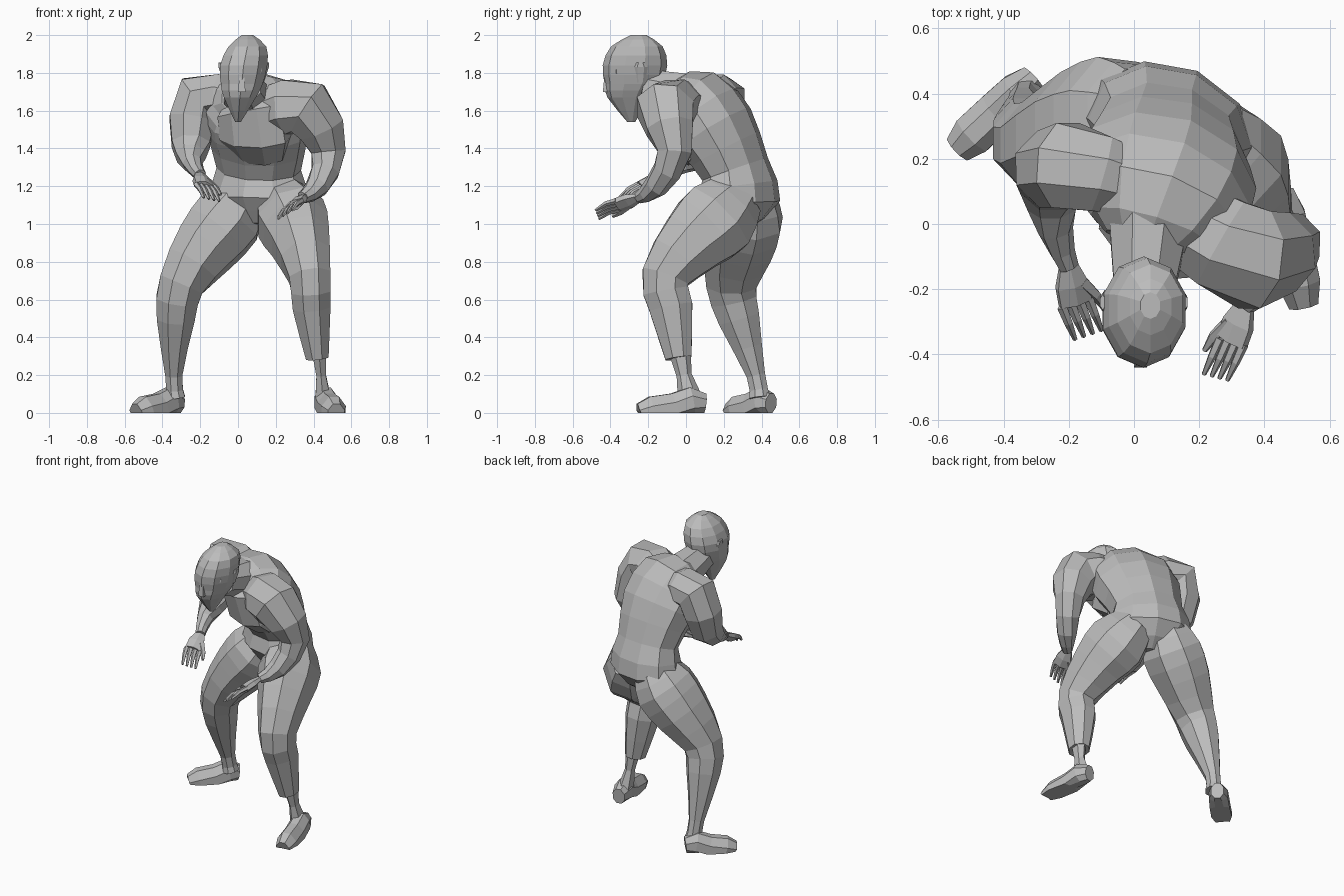
import bpy
import bmesh
from math import cos, sin, pi
from mathutils import Vector

cube = bpy.data.objects.get("Cube")
if cube:
    bpy.data.objects.remove(cube, do_unlink=True)

GREY = (0.5, 0.5, 0.5, 1)
grey = bpy.data.materials.new("neutral grey")
grey.use_nodes = True
grey.diffuse_color = GREY
grey.node_tree.nodes["Principled BSDF"].inputs["Base Color"].default_value = GREY

LEFT, FORWARD, UP = Vector((1, 0, 0)), Vector((0, -1, 0)), Vector((0, 0, 1))
TWIST = Vector((0.9, -0.4, 0))


def key(point, radius):
    return (*point, radius)


def smooth_path(keys, steps):
    """Resample the keyed positions and radii along a flowing curve."""
    keys = [Vector(k) for k in keys]
    path = []
    for i in range(len(keys) - 1):
        start, end = keys[i], keys[i + 1]
        leave = (end - keys[max(i - 1, 0)]) / 2
        arrive = (keys[min(i + 2, len(keys) - 1)] - start) / 2
        for s in range(steps):
            t = s / steps
            ease = t * t * (3 - 2 * t)
            bend = leave * t * (1 - t) ** 2 - arrive * t * t * (1 - t)
            path.append(start.lerp(end, ease) + bend)
    return path + [keys[-1]]


def loft(name, keys, across=LEFT, depth=1, sides=8, steps=2, level=False):
    """Skin faceted rings along a path; depth is the ring's front-to-side ratio."""
    bm = bmesh.new()
    path = smooth_path(keys, steps)
    rings = []
    for i, spot in enumerate(path):
        along = (path[min(i + 1, len(path) - 1)] - path[max(i - 1, 0)]).xyz.normalized()
        if level:
            along = UP
        wide = (across - along * across.dot(along)).normalized()
        deep = along.cross(wide) * depth
        size = spot.w / cos(pi / sides)
        ring = []
        for k in range(sides):
            angle = 2 * pi * (k + 0.5) / sides
            point = spot.xyz + (wide * cos(angle) + deep * sin(angle)) * size
            point.z = max(point.z, 0)
            ring.append(bm.verts.new(point))
        rings.append(ring)
    for low, high in zip(rings, rings[1:]):
        for k in range(sides):
            m = (k + 1) % sides
            bm.faces.new((low[k], low[m], high[m], high[k]))
    bm.faces.new(rings[0][::-1])
    bm.faces.new(rings[-1])
    bmesh.ops.recalc_face_normals(bm, faces=bm.faces)
    mesh = bpy.data.meshes.new(name)
    bm.to_mesh(mesh)
    bm.free()
    mesh.materials.append(grey)
    bpy.context.collection.objects.link(bpy.data.objects.new(name, mesh))


def hand(label, wrist, knuckle, tip, across, inward):
    """Palm, four fingers and a thumb reaching from the wrist to the tip."""
    wrist, knuckle, tip, across = map(Vector, (wrist, knuckle, tip, across))
    palm = wrist.lerp(knuckle, 0.5)
    thumb = across * inward
    loft(label + "_palm", [key(wrist, 0.03), key(palm, 0.05), key(knuckle, 0.05)],
         across, depth=0.5, sides=6, steps=1)
    for k in range(4):
        spread = across * (k - 1.5) * 0.03
        bend = knuckle.lerp(tip, 0.5) + spread + UP * 0.01
        loft(label + "_finger",
             [key(knuckle + spread, 0.013), key(bend, 0.011), key(tip + spread, 0.006)],
             across, sides=5, steps=1)
    loft(label + "_thumb",
         [key(palm + thumb * 0.03, 0.02), key(knuckle + thumb * 0.07, 0.015),
          key(knuckle.lerp(tip, 0.4) + thumb * 0.08, 0.007)],
         across, sides=5, steps=1)


def foot(label, heel, toe):
    """Wedge foot, high over the instep and sloping to flat toes."""
    heel, toe = Vector(heel), Vector(toe)
    across = (toe - heel).cross(UP)
    instep = heel.lerp(toe, 0.2) + UP * 0.02
    loft(label + "_foot",
         [key(heel, 0.04), key(instep, 0.06), key(heel.lerp(toe, 0.45), 0.063),
          key(heel.lerp(toe, 0.8), 0.065), key(toe, 0.045)],
         across, depth=1.3, steps=1)


# Twisted, stooping torso and neck
loft("torso", [
    (0.1, 0.26, 0.99, 0.1),
    (0.11, 0.28, 1.13, 0.26),
    (0.11, 0.26, 1.29, 0.22),
    (0.1, 0.15, 1.5, 0.27),
    (0.07, 0.04, 1.64, 0.25),
    (0.04, -0.06, 1.67, 0.13),
], TWIST, depth=0.76, sides=10)
loft("neck", [
    (0.05, 0.06, 1.66, 0.13),
    (0.03, -0.22, 1.73, 0.09),
])
loft("chest", [
    (0.11, 0.08, 1.37, 0.14),
    (0.09, -0.01, 1.46, 0.19),
    (0.07, -0.05, 1.6, 0.18),
    (0.05, 0, 1.69, 0.1),
], TWIST, depth=0.55, steps=1)

# Shoulders and arms
loft("left_arm", [
    (0.18, 0, 1.6, 0.13),
    (0.37, -0.11, 1.61, 0.15),
    (0.48, -0.06, 1.38, 0.09),
    (0.42, -0.16, 1.2, 0.06),
    (0.34, -0.25, 1.14, 0.03),
], -FORWARD)
loft("right_arm", [
    (0, 0.12, 1.65, 0.1),
    (-0.21, 0.18, 1.67, 0.13),
    (-0.25, 0.13, 1.42, 0.1),
    (-0.24, -0.02, 1.32, 0.05),
    (-0.2, -0.13, 1.26, 0.03),
], -FORWARD)
hand("left_hand", (0.34, -0.25, 1.14), (0.3, -0.36, 1.1), (0.25, -0.47, 1.05),
     (0.8, -0.2, 0.5), -1)
hand("right_hand", (-0.2, -0.13, 1.26), (-0.18, -0.24, 1.2), (-0.14, -0.34, 1.13),
     (0.9, 0.3, -0.2), 1)

# Legs and feet, the left shin ending in a cuff over a thin ankle
loft("left_leg", [
    (0.22, 0.28, 1.15, 0.12),
    (0.28, 0.17, 1.03, 0.18),
    (0.33, 0.04, 0.91, 0.155),
    (0.38, -0.11, 0.72, 0.11),
    (0.39, -0.08, 0.56, 0.1),
    (0.42, -0.04, 0.29, 0.06),
], depth=1.15)
loft("left_ankle", [
    (0.43, -0.03, 0.31, 0.035),
    (0.44, -0.01, 0.2, 0.025),
    (0.45, 0.02, 0.08, 0.04),
], depth=1.4, sides=6, steps=1)
loft("right_leg", [
    (0.02, 0.33, 1.15, 0.13),
    (-0.05, 0.31, 1.03, 0.18),
    (-0.17, 0.28, 0.88, 0.165),
    (-0.3, 0.24, 0.68, 0.12),
    (-0.33, 0.28, 0.5, 0.1),
    (-0.34, 0.37, 0.2, 0.045),
    (-0.33, 0.39, 0.08, 0.05),
], depth=1.1)
foot("left", (0.45, 0.1, 0.05), (0.52, -0.25, -0.01))
foot("right", (-0.31, 0.45, 0.05), (-0.54, 0.23, -0.01))

# Head, narrowing to a pointed beard
loft("head", [
    (0, -0.29, 1.54, 0.015),
    (0.01, -0.3, 1.67, 0.085),
    (0.02, -0.28, 1.74, 0.11),
    (0.03, -0.27, 1.84, 0.125),
    (0.05, -0.26, 1.94, 0.1),
    (0.05, -0.25, 2, 0.03),
], depth=1.3, sides=10, level=True)

# Nose under a brow swept back around the face
face = Vector((0.02, -0.42, 1.7))
loft("nose", [key(face, 0.02), key(face + UP * 0.11, 0.01)], sides=4, steps=1, level=True)
brow = face + UP * 0.11
sweep = brow - FORWARD * 0.06
loft("brow", [key(sweep - LEFT * 0.08, 0.012), key(brow, 0.014),
              key(sweep + LEFT * 0.1, 0.012)], FORWARD, sides=4, steps=1)

# Ears flaring outwards towards the top
for label, sign in (("left", 1), ("right", -1)):
    lobe = Vector((0.03 + sign * 0.1, -0.24, 1.75))
    flare = LEFT * sign * 0.02 + UP * 0.08
    loft(label + "_ear", [key(lobe, 0.008), key(lobe + flare, 0.013),
                          key(lobe + flare * 1.3, 0.008)],
         depth=2.5, sides=6, steps=1, level=True)
